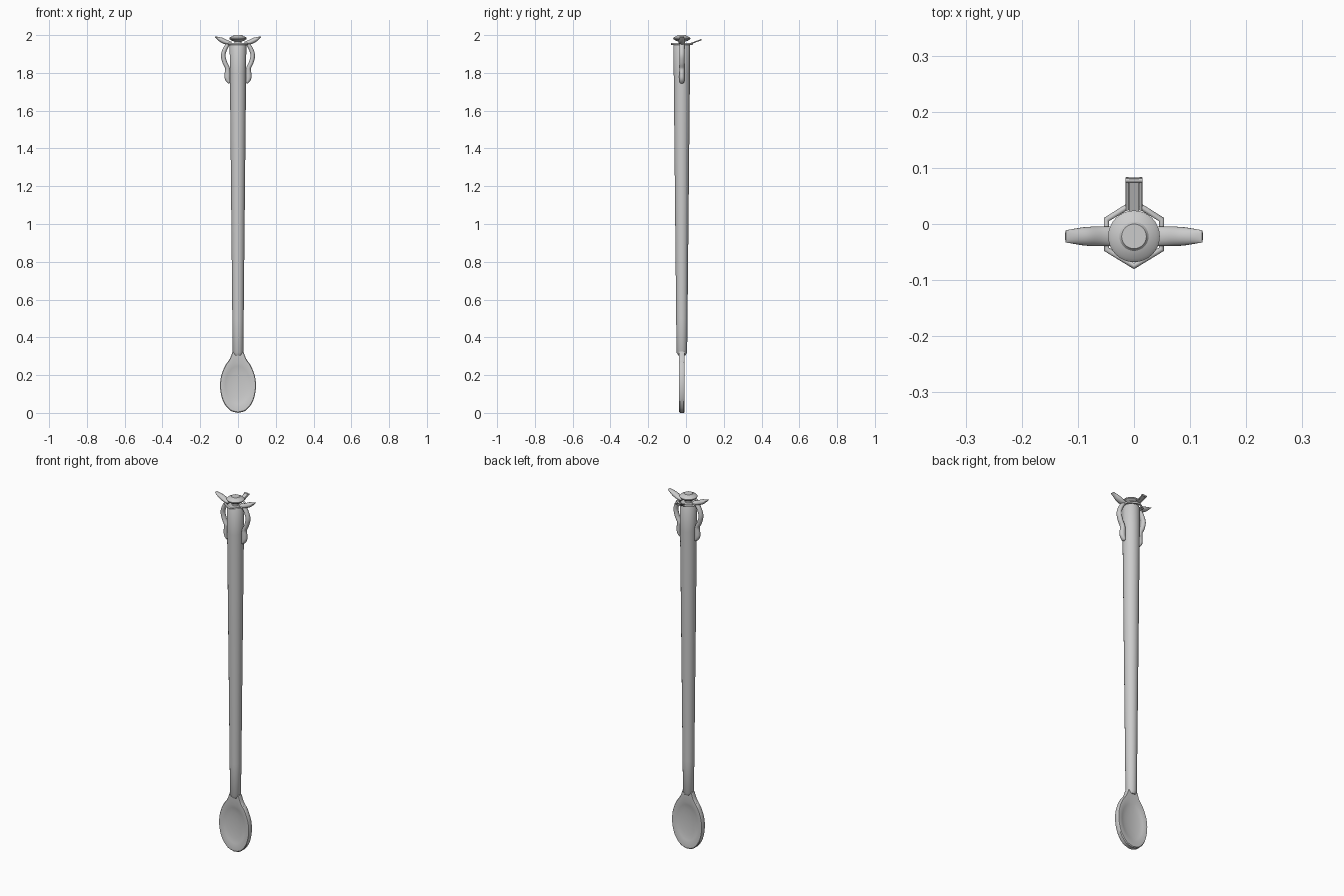
import bpy, bmesh, math
from mathutils import Vector

if "Cube" in bpy.data.objects:
    bpy.data.objects.remove(bpy.data.objects["Cube"])

YC = -0.022  # depth of the main axis


def finish(name, bm, angle=40):
    bmesh.ops.remove_doubles(bm, verts=bm.verts, dist=1e-6)
    bmesh.ops.recalc_face_normals(bm, faces=bm.faces)
    me = bpy.data.meshes.new(name)
    bm.to_mesh(me)
    bm.free()
    ob = bpy.data.objects.new(name, me)
    bpy.context.collection.objects.link(ob)
    bpy.ops.object.select_all(action='DESELECT')
    ob.select_set(True)
    bpy.context.view_layer.objects.active = ob
    bpy.ops.object.shade_smooth_by_angle(angle=math.radians(angle))
    return ob


def skin(name, rings, angle=40):
    """Closed rings of points joined into one capped surface."""
    bm = bmesh.new()
    loops = [[bm.verts.new(p) for p in r] for r in rings]
    n = len(loops[0])
    for a, b in zip(loops, loops[1:]):
        for i in range(n):
            j = (i + 1) % n
            bm.faces.new((a[i], a[j], b[j], b[i]))
    bm.faces.new(loops[0])
    bm.faces.new(loops[-1])
    return finish(name, bm, angle)


def lathe(name, profile, n=32, angle=40):
    return skin(name, [[(r * math.cos(2 * math.pi * i / n),
                         YC + r * math.sin(2 * math.pi * i / n), z)
                        for i in range(n)] for r, z in profile], angle)


def smooth_path(pts, steps=5):
    """Catmull-Rom through tuples of any length."""
    out = []
    for k in range(len(pts) - 1):
        p = [pts[max(0, min(len(pts) - 1, k + d))] for d in (-1, 0, 1, 2)]
        for s in range(steps):
            t = s / steps
            out.append(tuple(0.5 * (2 * b + (c - a) * t + (2 * a - 5 * b + 4 * c - d) * t * t
                                    + (3 * b - a - 3 * c + d) * t ** 3)
                             for a, b, c, d in zip(*p)))
    return out + [pts[-1]]


def ribbon(name, pts, side, n=14):
    """Rounded band in the xz plane; pts = (x, z, half thickness, half depth)."""
    path = smooth_path(pts)
    rings = []
    for k, (x, z, h, w) in enumerate(path):
        a, b = path[max(0, k - 1)], path[min(len(path) - 1, k + 1)]
        t = Vector((b[0] - a[0], b[1] - a[1])).normalized()
        ring = []
        for i in range(n):
            c, s = math.cos(2 * math.pi * i / n), math.sin(2 * math.pi * i / n)
            ring.append((side * (x - t.y * h * c), YC + w * s, z + t.x * h * c))
        rings.append(ring)
    return skin(name, rings, 50)


def wire(name, pts, radius, closed=False):
    cu = bpy.data.curves.new(name, 'CURVE')
    cu.dimensions = '3D'
    cu.bevel_depth = radius
    cu.bevel_resolution = 2
    cu.use_fill_caps = True
    sp = cu.splines.new('POLY')
    sp.points.add(len(pts) - 1)
    for q, p in zip(sp.points, pts):
        q.co = (*p, 1)
    sp.use_cyclic_u = closed
    ob = bpy.data.objects.new(name, cu)
    bpy.context.collection.objects.link(ob)
    return ob


# Long tapered shaft
lathe("shaft", [(0.02, 0.305), (0.028, 0.32), (0.030, 0.5), (0.034, 0.9), (0.039, 1.4),
                (0.043, 1.8), (0.044, 1.945), (0.040, 1.952)])

# Cap with stem on top
lathe("cap", [(0.018, 1.945), (0.018, 1.966), (0.034, 1.971), (0.045, 1.979), (0.046, 1.984),
              (0.040, 1.990), (0.026, 1.995), (0.022, 2.0), (0.020, 2.0)], angle=30)

# Spoon-shaped paddle, dished on both faces
half = smooth_path([(0, 0), (0.04, 0.012), (0.073, 0.05), (0.09, 0.098), (0.095, 0.15),
                    (0.088, 0.2), (0.068, 0.25), (0.043, 0.287), (0.029, 0.325)], 4)
outer = half + [(0, 0.325)] + [(-x, z) for x, z in reversed(half[1:])]
inner = []
for x, z in outer:
    a = math.atan2((z - 0.147) / 0.118, x / 0.078)
    inner.append((math.cos(a), math.sin(a)))


def dish(f, y):
    return [(0.078 * f * c, YC + y, 0.147 + 0.118 * f * s) for c, s in inner]


def rim(f, y):
    return [(x * f, YC + y, 0.16 + (z - 0.16) * f) for x, z in outer]


bowl = [(0.04, 0.003), (0.3, 0.0035), (0.6, 0.006), (0.85, 0.010), (1.0, 0.0145)]
rings = [dish(f, -y) for f, y in bowl] + [rim(0.97, -0.0145), rim(1, -0.010),
                                          rim(1, 0.010), rim(0.97, 0.0145)]
rings += [dish(f, y) for f, y in reversed(bowl)]
skin("paddle", rings, 35)

# Wings and curved side grips, mirrored
for side, tag in ((1, "right"), (-1, "left")):
    ribbon("wing_" + tag, [(0.035, 1.957, 0.008, 0.018), (0.06, 1.962, 0.012, 0.018),
                           (0.085, 1.973, 0.013, 0.017), (0.105, 1.983, 0.008, 0.014),
                           (0.122, 1.992, 0.0015, 0.011)], side)
    ribbon("grip_" + tag, [(0.045, 1.96, 0.009, 0.014), (0.064, 1.935, 0.011, 0.014),
                           (0.078, 1.895, 0.012, 0.014), (0.070, 1.855, 0.012, 0.014),
                           (0.056, 1.825, 0.012, 0.014), (0.055, 1.795, 0.016, 0.014),
                           (0.055, 1.77, 0.015, 0.014), (0.048, 1.75, 0.008, 0.012),
                           (0.046, 1.745, 0.003, 0.006)], side)
    # Lever side rail
    wire("lever_rail_" + tag, [(side * 0.012, 0.025, 1.955), (side * 0.012, 0.083, 1.976)], 0.003)

# Six-sided wire collar
wire("collar", [(0, -0.075, 1.953), (0.049, -0.045, 1.953), (0.049, 0.008, 1.953),
                (0.010, 0.032, 1.953), (-0.010, 0.032, 1.953), (-0.049, 0.008, 1.953),
                (-0.049, -0.045, 1.953)], 0.0055, True)

# Lever plate and end bar
bm = bmesh.new()
bmesh.ops.create_cube(bm, size=1)
for v in bm.verts:
    y = 0.049 + v.co.y * 0.065
    v.co = (v.co.x * 0.018, y, 1.957 + (y - 0.025) * 0.36 + v.co.z * 0.004)
finish("lever_plate", bm)
wire("lever_bar", [(-0.015, 0.078, 1.975), (0.015, 0.078, 1.975)], 0.0045)
